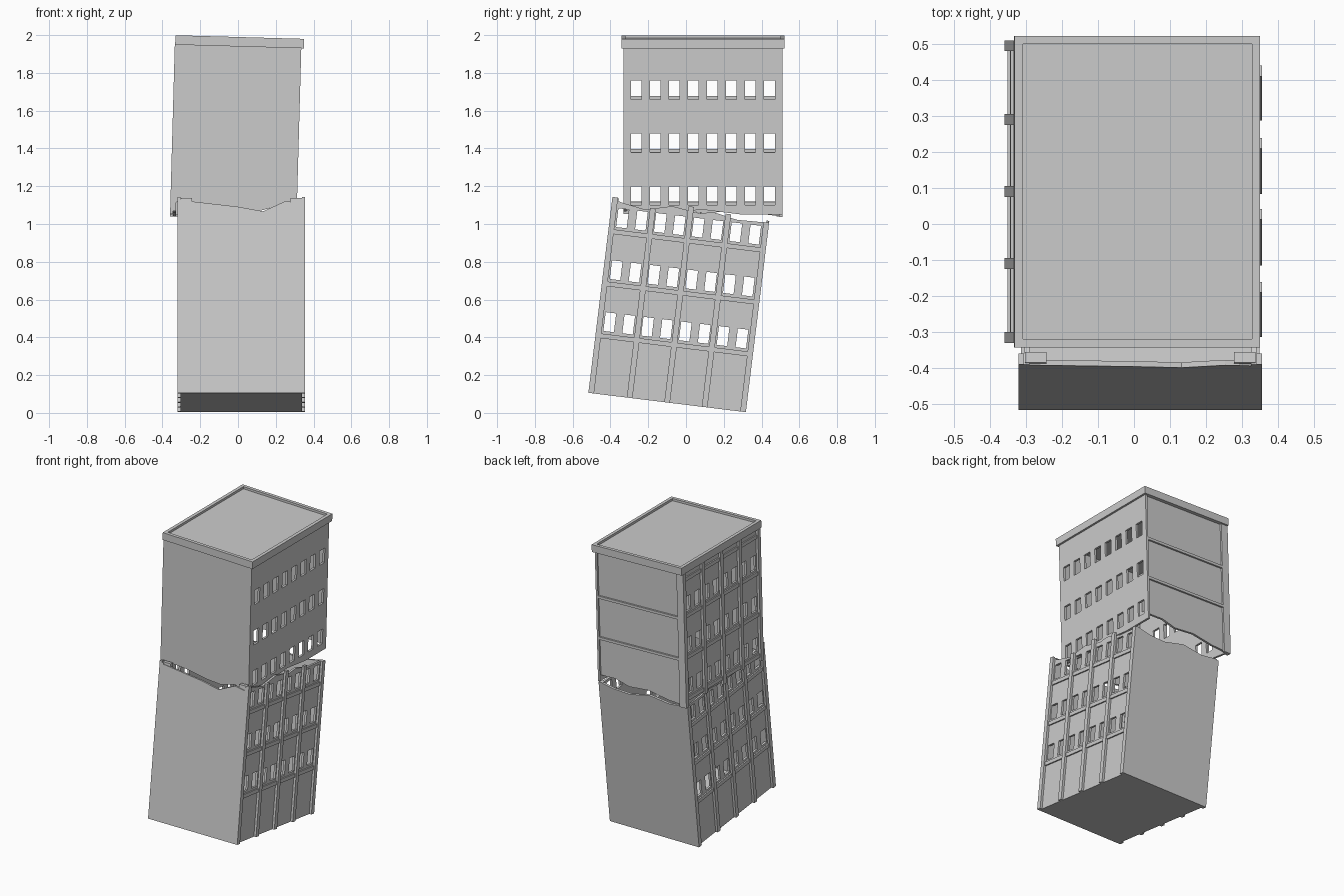
import bpy, bmesh, math
from mathutils import Matrix, Vector

if "Cube" in bpy.data.objects:
    bpy.data.objects.remove(bpy.data.objects["Cube"])

LOW = Matrix.Translation((0.0175, -0.1, 0.055)) @ Matrix.Rotation(math.radians(-7), 4, 'X')
UP = Matrix.Translation((-0.018, 0.09, 1.0)) @ Matrix.Rotation(math.radians(1.6), 4, 'Y')
T = 0.015                                  # wall thickness
COLS = [-0.353 + i * 0.1007 for i in range(8)]
PILASTERS = [-0.405, -0.2, 0, 0.2, 0.405]


def finish(name, bm, M):
    bmesh.ops.recalc_face_normals(bm, faces=bm.faces)
    me = bpy.data.meshes.new(name)
    bm.to_mesh(me)
    bm.free()
    me.transform(M)
    ob = bpy.data.objects.new(name, me)
    bpy.context.collection.objects.link(ob)
    return ob


def add_box(bm, lo, hi):
    lo, hi = Vector(lo), Vector(hi)
    S = Matrix.Diagonal((*(hi - lo), 1))
    return bmesh.ops.create_cube(bm, size=1, matrix=Matrix.Translation((lo + hi) / 2) @ S)


def boxes(name, M, items):
    bm = bmesh.new()
    for lo, hi in items:
        add_box(bm, lo, hi)
    return finish(name, bm, M)


def interp(pts, u):
    for (a, za), (b, zb) in zip(pts, pts[1:]):
        if u <= b:
            return za + (zb - za) * (u - a) / (b - a)
    return pts[-1][1]


def wall(name, M, along_y, pos, jag, flat, rows=()):
    """Thick wall with one straight edge (flat), one broken edge (jag) and window holes."""
    us = {round(p[0], 4) for p in jag}
    holes = [(c - 0.028, c + 0.028) for c in COLS] if rows else []
    for a, b in holes:
        us |= {round(a, 4), round(b, 4)}
    us = sorted(us)
    levels = sorted([r - 0.05 for r in rows] + [r + 0.05 for r in rows])
    jag_on_top = flat < jag[0][1]
    bm = bmesh.new()
    grid = []
    for u in us:
        j = interp(jag, u)
        zs = [flat] + levels + [j] if jag_on_top else [j] + levels + [flat]
        grid.append([bm.verts.new((pos, u, z) if along_y else (u, pos, z)) for z in zs])
    for i in range(len(us) - 1):
        mid = (us[i] + us[i + 1]) / 2
        in_col = any(a < mid < b for a, b in holes)
        for k in range(len(grid[0]) - 1):
            if in_col and k % 2 == 1:
                continue
            bm.faces.new((grid[i][k], grid[i + 1][k], grid[i + 1][k + 1], grid[i][k + 1]))
    loose = [v for v in bm.verts if not v.link_faces]
    bmesh.ops.delete(bm, geom=loose, context='VERTS')
    ob = finish(name, bm, M)
    mod = ob.modifiers.new("thickness", 'SOLIDIFY')
    mod.thickness = T
    mod.offset = 0


def facade_trim(name, M, side, half, z0, tops, bands, ztop=None):
    """Vertical pilasters and floor bands on one long side."""
    a, b = sorted((side * half, side * (half + 0.016)))
    a2, b2 = sorted((side * half, side * (half + 0.009)))
    items = []
    for p, t in zip(PILASTERS, tops):
        lo, hi = (z0, t) if ztop is None else (t, ztop)
        items.append(((a, p - 0.015, lo), (b, p + 0.015, hi)))
    for z in bands:
        items.append(((a2, -0.42, z), (b2, 0.42, z + 0.025)))
    boxes(name, M, items)


# ---- Lower half, leaning about x ----
HW, HD = 0.3225, 0.42
rows = (0.385, 0.662, 0.939)
side_jag = [(-HD, 1.035), (-0.36, 1.02), (-0.24, 1.0), (-0.1, 1.035), (0.05, 1.015),
            (0.12, 1.03), (0.25, 1.005), (HD, 1.01)]
for s, label in ((1, "right"), (-1, "left")):
    wall("lower_%s_wall" % label, LOW, True, s * (HW - T / 2), side_jag, 0, rows)
    facade_trim("lower_%s_trim" % label, LOW, s, HW, 0,
                [1.045, 1.01, 1.045, 1.03, 1.01], [0.295, 0.572, 0.85])
wall("lower_front_wall", LOW, False, -HD + T / 2,
     [(-HW, 1.028), (-0.02, 0.993), (0.115, 0.968), (0.235, 1.023), (HW, 1.008)], 0)
wall("lower_back_wall", LOW, False, HD - T / 2,
     [(-HW, 1.015), (-0.2, 1.0), (-0.05, 1.02), (0.1, 0.985), (0.22, 0.99), (HW, 1.01)], 0)
boxes("lower_base", LOW, [((-HW, -HD, 0), (HW, HD, 0.015))])
boxes("lower_corner_posts", LOW,
      [((s * 0.29 - 0.03, -0.415, 0.015), (s * 0.29 + 0.03, -0.385, 1.04)) for s in (-1, 1)])

# ---- Upper half, leaning about y ----
HW = 0.327
rows = (0.159, 0.439, 0.719)
wall("upper_right_wall", UP, True, HW - T / 2,
     [(-HD, 0.09), (-0.2, 0.07), (0, 0.085), (0.2, 0.06), (HD, 0.06)], 0.95, rows)
wall("upper_left_wall", UP, True, -HW + T / 2,
     [(-HD, 0.06), (-0.2, 0.07), (0, 0.05), (0.2, 0.06), (HD, 0.03)], 0.95, rows)
facade_trim("upper_left_trim", UP, -1, HW, 0, [0.045, 0.06, 0.04, 0.05, 0.03],
            [0.07, 0.35, 0.63, 0.88], 0.94)
wall("upper_front_wall", UP, False, -HD + T / 2,
     [(-HW, 0.11), (-0.15, 0.1), (0.02, 0.075), (0.12, 0.07), (0.22, 0.1), (HW, 0.09)], 0.95)
wall("upper_back_wall", UP, False, HD - 0.012 - T / 2,
     [(-HW, 0.04), (-0.2, 0.05), (-0.05, 0.08), (0.1, 0.07), (0.2, 0.1), (HW, 0.1)], 0.95)
boxes("upper_back_bands", UP,
      [((-HW, HD - 0.015, z), (HW, HD, z + 0.018)) for z in (0.345, 0.625)]
      + [((-HW, HD - 0.015, 0.03), (-HW + 0.035, HD, 0.94))])

# ---- Roof with a shallow parapet ----
bm = bmesh.new()
add_box(bm, (-0.341, -0.4325, 0.94), (0.341, 0.4325, 0.99))
bm.normal_update()
top = max(bm.faces, key=lambda f: f.calc_center_median().z)
bmesh.ops.inset_individual(bm, faces=[top], thickness=0.032)
ring = bmesh.ops.extrude_face_region(bm, geom=[top])
bmesh.ops.translate(bm, vec=(0, 0, -0.015),
                    verts=[v for v in ring["geom"] if isinstance(v, bmesh.types.BMVert)])
if top.is_valid:
    bmesh.ops.delete(bm, geom=[top], context='FACES_ONLY')
finish("roof_parapet", bm, UP)
